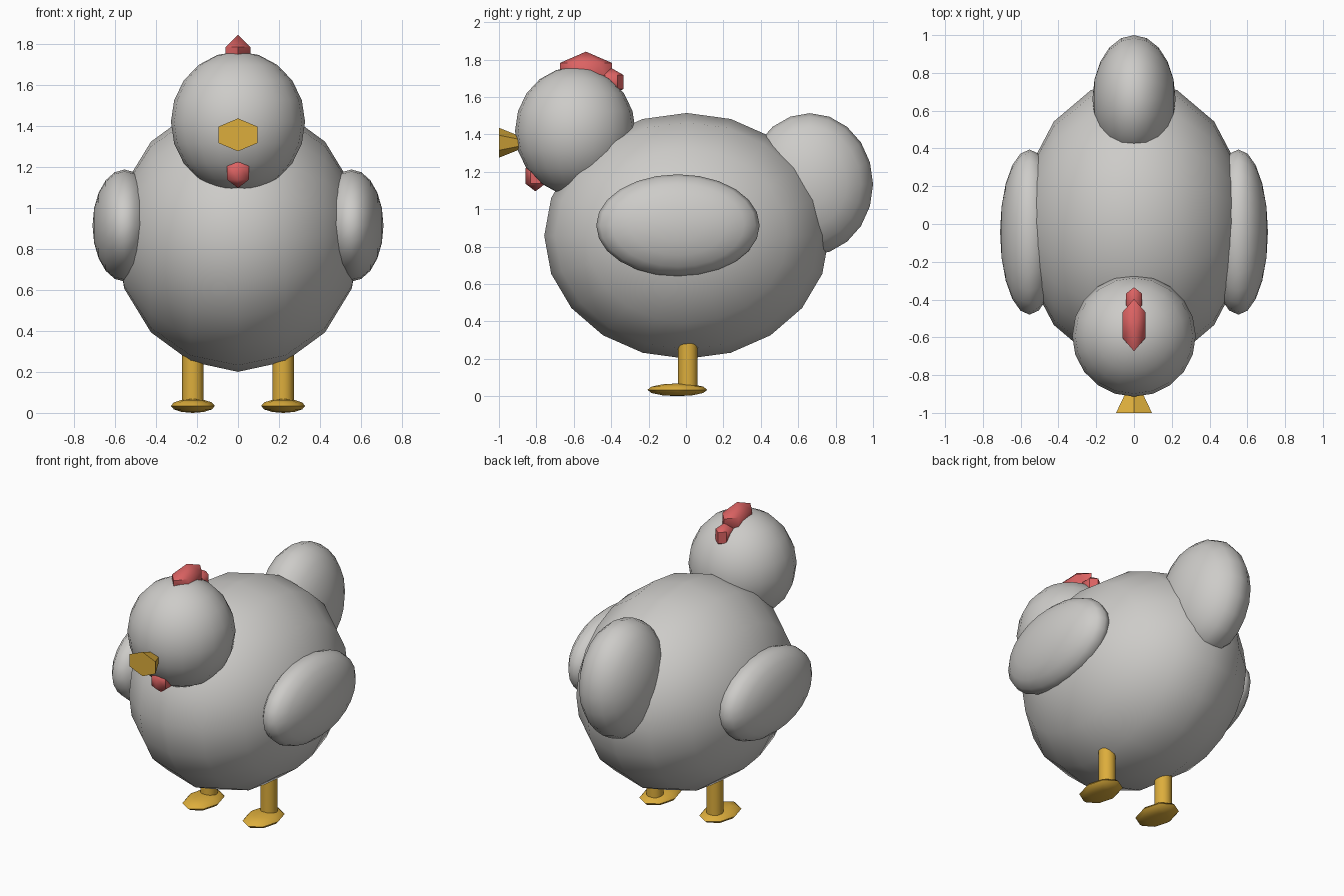
import bpy, bmesh, math
from mathutils import Matrix, Vector

if "Cube" in bpy.data.objects:
    bpy.data.objects.remove(bpy.data.objects["Cube"])


def material(name, rgb):
    m = bpy.data.materials.new(name)
    m.diffuse_color = (*rgb, 1.0)
    m.use_nodes = True
    m.node_tree.nodes["Principled BSDF"].inputs["Base Color"].default_value = m.diffuse_color
    return m


feather = material("pale_grey", (0.61, 0.60, 0.58))
yellow = material("golden_yellow", (0.72, 0.42, 0.045))
red = material("soft_red", (0.72, 0.125, 0.125))


def finish(name, bm, mat, angle):
    """Turn a bmesh into a shaded object."""
    bmesh.ops.recalc_face_normals(bm, faces=bm.faces[:])
    me = bpy.data.meshes.new(name)
    bm.to_mesh(me)
    bm.free()
    me.materials.append(mat)
    ob = bpy.data.objects.new(name, me)
    bpy.context.collection.objects.link(ob)
    bpy.ops.object.select_all(action='DESELECT')
    ob.select_set(True)
    bpy.context.view_layer.objects.active = ob
    bpy.ops.object.shade_smooth_by_angle(angle=math.radians(angle))
    return ob


def ellipsoid(name, centre, radii, mat, segs=20, rings=10, pole='Z', tilt=0, angle=60):
    """Sphere with its poles along an axis, scaled, then tilted about x."""
    bm = bmesh.new()
    bmesh.ops.create_uvsphere(bm, u_segments=segs, v_segments=rings, radius=1)
    turn = Matrix.Rotation(math.pi / 2, 4, 'Y') if pole == 'X' else Matrix()
    mat4 = (Matrix.Translation(centre) @ Matrix.Rotation(math.radians(tilt), 4, 'X')
            @ Matrix.Diagonal((*radii, 1)) @ turn)
    bm.transform(mat4)
    return finish(name, bm, mat, angle)


def cone(name, start, end, r1, r2, mat, segs, stretch=1.0, angle=40):
    """Capped cone or cylinder between two points, optionally widened in x."""
    a, b = Vector(start), Vector(end)
    bm = bmesh.new()
    bmesh.ops.create_cone(bm, cap_ends=True, segments=segs, radius1=r1, radius2=r2,
                          depth=(b - a).length)
    # local y becomes z when the axis lies along y
    turn = Matrix.Rotation(-math.pi / 2, 4, 'X') if abs((b - a).y) > 0 else Matrix()
    bm.transform(Matrix.Translation((a + b) / 2) @ Matrix.Diagonal((stretch, 1, 1, 1)) @ turn)
    return finish(name, bm, mat, angle)


# Body, head and tail
ellipsoid("body", (0, 0.004, 0.857), (0.6, 0.762, 0.657), feather, 20, 8, 'X')
ellipsoid("head", (0, -0.592, 1.418), (0.327, 0.322, 0.343), feather)
ellipsoid("tail", (0, 0.662, 1.133), (0.22, 0.338, 0.38), feather, 20, 10, 'X')

# Wings, legs and feet on both sides
for side, s in (("left", -1), ("right", 1)):
    ellipsoid(side + "_wing", (s * 0.553, -0.043, 0.913), (0.156, 0.437, 0.273),
              feather, 24, 10, 'X')
    cone(side + "_leg", (s * 0.22, 0.01, 0.035), (s * 0.22, 0.01, 0.38),
         0.052, 0.052, yellow, 16)
    ellipsoid(side + "_foot", (s * 0.22, -0.046, 0.034), (0.107, 0.16, 0.034),
              yellow, 8, 6)

# Beak, flaring forward from the head
cone("beak", (0, -1.0, 1.355), (0, -0.8, 1.355), 0.08, 0.0, yellow, 6, 1.37, angle=30)

# Comb and wattle, faceted forms
ellipsoid("comb_front", (0, -0.535, 1.722), (0.08, 0.16, 0.12), red, 6, 3, angle=50)
ellipsoid("comb_back", (0, -0.40, 1.68), (0.055, 0.075, 0.075), red, 6, 3, angle=50)
ellipsoid("wattle", (0, -0.805, 1.178), (0.07, 0.062, 0.083), red, 6, 3, angle=50)
